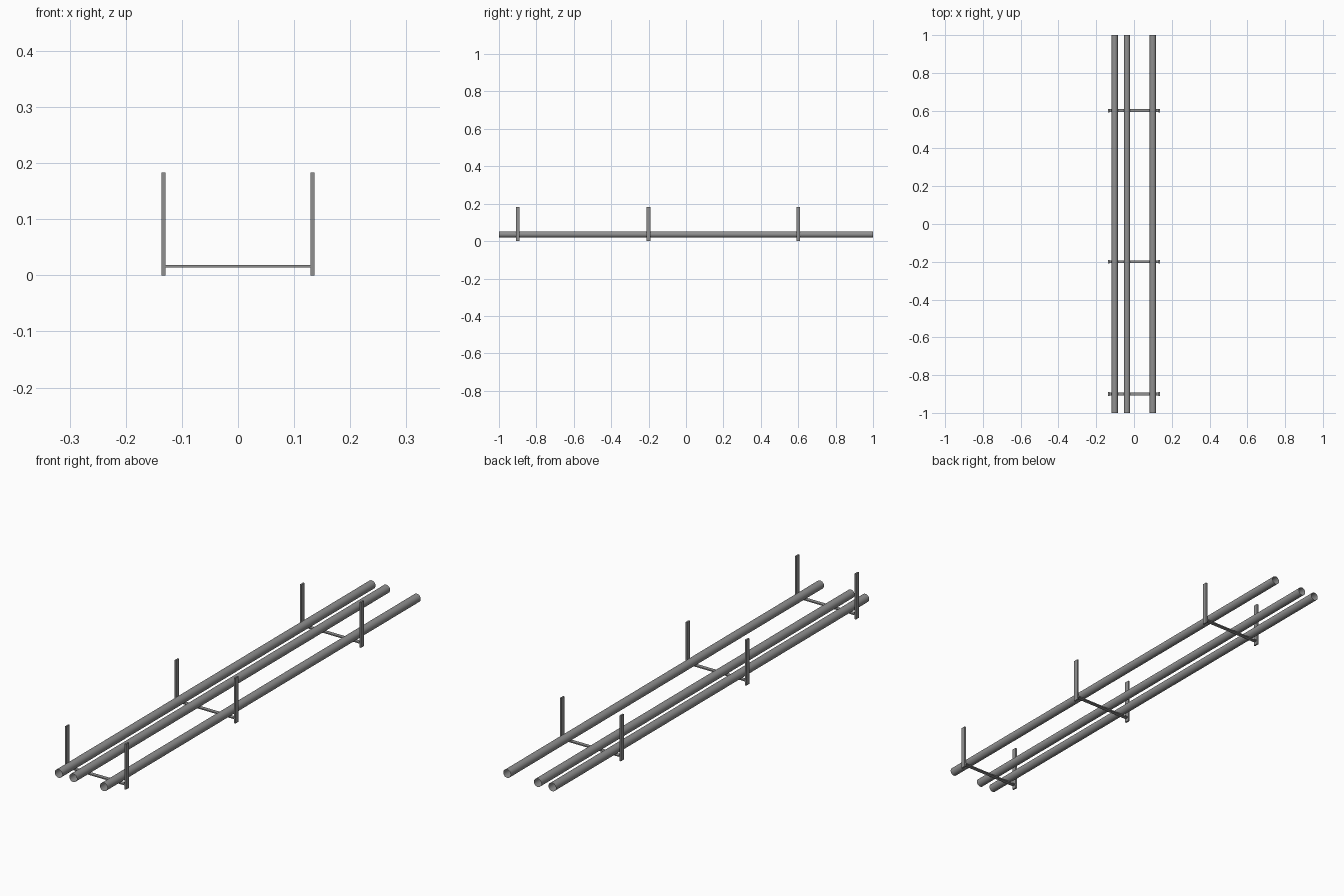
import bpy, bmesh
from math import pi
from mathutils import Matrix

if "Cube" in bpy.data.objects:
    bpy.data.objects.remove(bpy.data.objects["Cube"])

steel = bpy.data.materials.new("dark_steel")
steel.diffuse_color = (0.28, 0.28, 0.28, 1)
steel.use_nodes = True
steel.node_tree.nodes["Principled BSDF"].inputs["Base Color"].default_value = steel.diffuse_color


def bar(name, loc, size):
    bpy.ops.mesh.primitive_cube_add(size=1, location=loc)
    ob = bpy.context.object
    ob.name = name
    ob.scale = size
    bpy.ops.object.transform_apply(location=False, rotation=False, scale=True)
    ob.data.materials.append(steel)


def pipe(name, x, z, radius):
    # open-ended thin tube along y
    me = bpy.data.meshes.new(name)
    bm = bmesh.new()
    bmesh.ops.create_cone(bm, cap_ends=False, segments=32, radius1=radius,
                          radius2=radius, depth=2,
                          matrix=Matrix.Rotation(pi / 2, 4, 'X'))
    for f in bm.faces:
        f.smooth = True
    bm.to_mesh(me)
    bm.free()
    me.materials.append(steel)
    ob = bpy.data.objects.new(name, me)
    ob.location = (x, 0, z)
    bpy.context.collection.objects.link(ob)


# hangers: two flat uprights joined by a flat cross bar
for i, y in enumerate((-0.9, -0.2, 0.6), 1):
    for side, s in (("left", -1), ("right", 1)):
        bar(f"hanger_{i}_{side}_upright", (s * 0.133, y, 0.0918),
            (0.0067, 0.02, 0.1835))
    bar(f"hanger_{i}_cross_bar", (0, y, 0.0165), (0.262, 0.0155, 0.0045))

# pipes resting on the cross bars
for i, x in enumerate((-0.102, -0.037, 0.1), 1):
    pipe(f"pipe_{i}", x, 0.0358, 0.0168)
